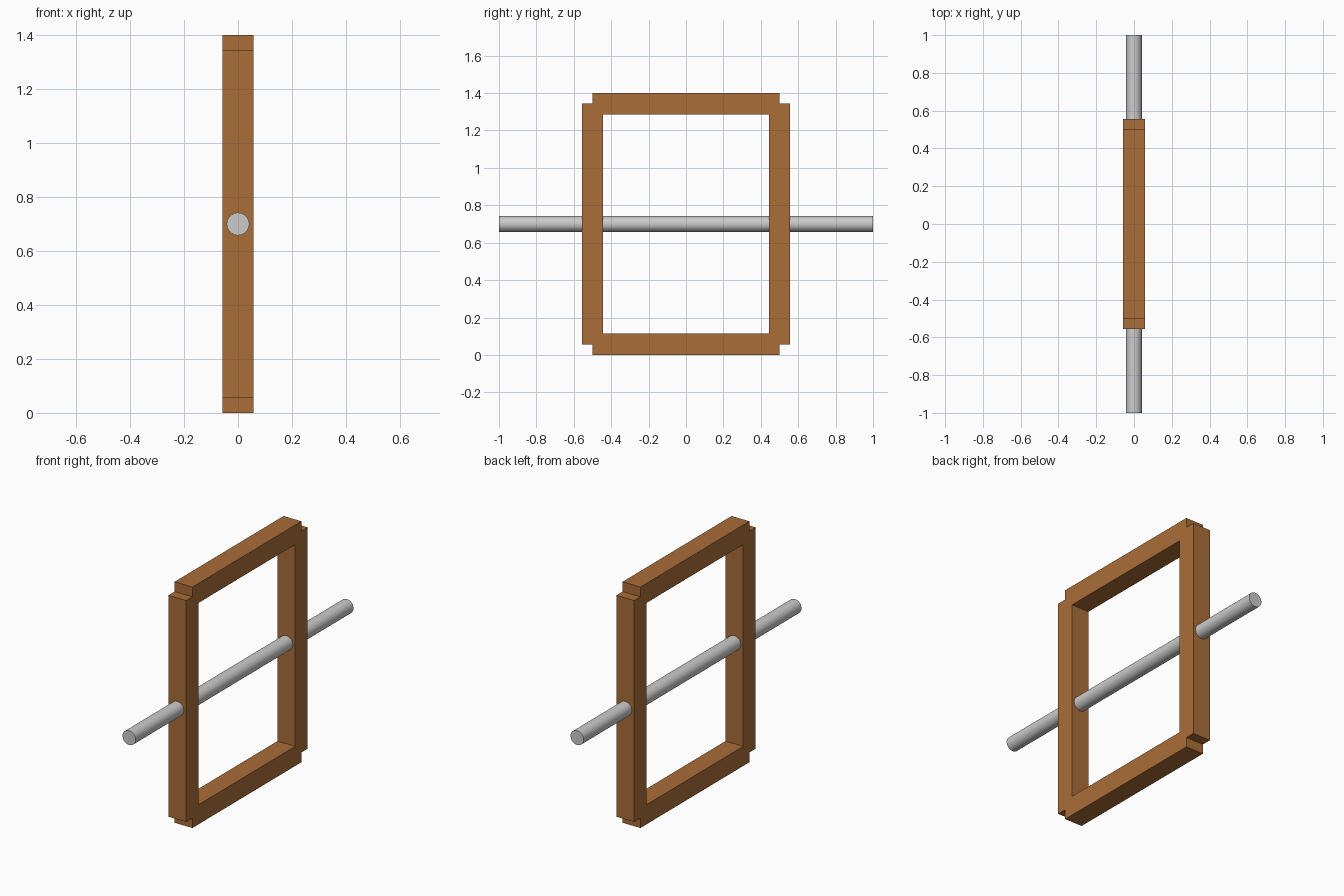
import bpy
import math

if "Cube" in bpy.data.objects:
    bpy.data.objects.remove(bpy.data.objects["Cube"])

T = 0.114           # square beam thickness
HALF_W = 0.5        # beam centre line in y
HEIGHT = 1.4

wood = bpy.data.materials.new("wood")
wood.diffuse_color = (0.40, 0.155, 0.04, 1)
wood.use_nodes = True
wood.node_tree.nodes["Principled BSDF"].inputs["Base Color"].default_value = wood.diffuse_color


def beam(name, size, loc):
    bpy.ops.mesh.primitive_cube_add(size=1, location=loc)
    ob = bpy.context.object
    ob.name = name
    ob.scale = size
    bpy.ops.object.transform_apply(location=False, rotation=False, scale=True)
    ob.data.materials.append(wood)
    return ob


# Upright posts, running between the rail centre lines
for side, y in (("left", -HALF_W), ("right", HALF_W)):
    beam(f"{side}_post", (T, T, HEIGHT - T), (0, y, HEIGHT / 2))

# Horizontal rails, running between the post centre lines
for side, z in (("bottom", T / 2), ("top", HEIGHT - T / 2)):
    beam(f"{side}_rail", (T, 2 * HALF_W, T), (0, 0, z))

# Metal axle through both posts
bpy.ops.mesh.primitive_cylinder_add(vertices=32, radius=0.042, depth=2,
                                    location=(0, 0, HEIGHT / 2),
                                    rotation=(math.pi / 2, 0, 0))
axle = bpy.context.object
axle.name = "axle"
bpy.ops.object.shade_smooth_by_angle(angle=math.radians(30))
